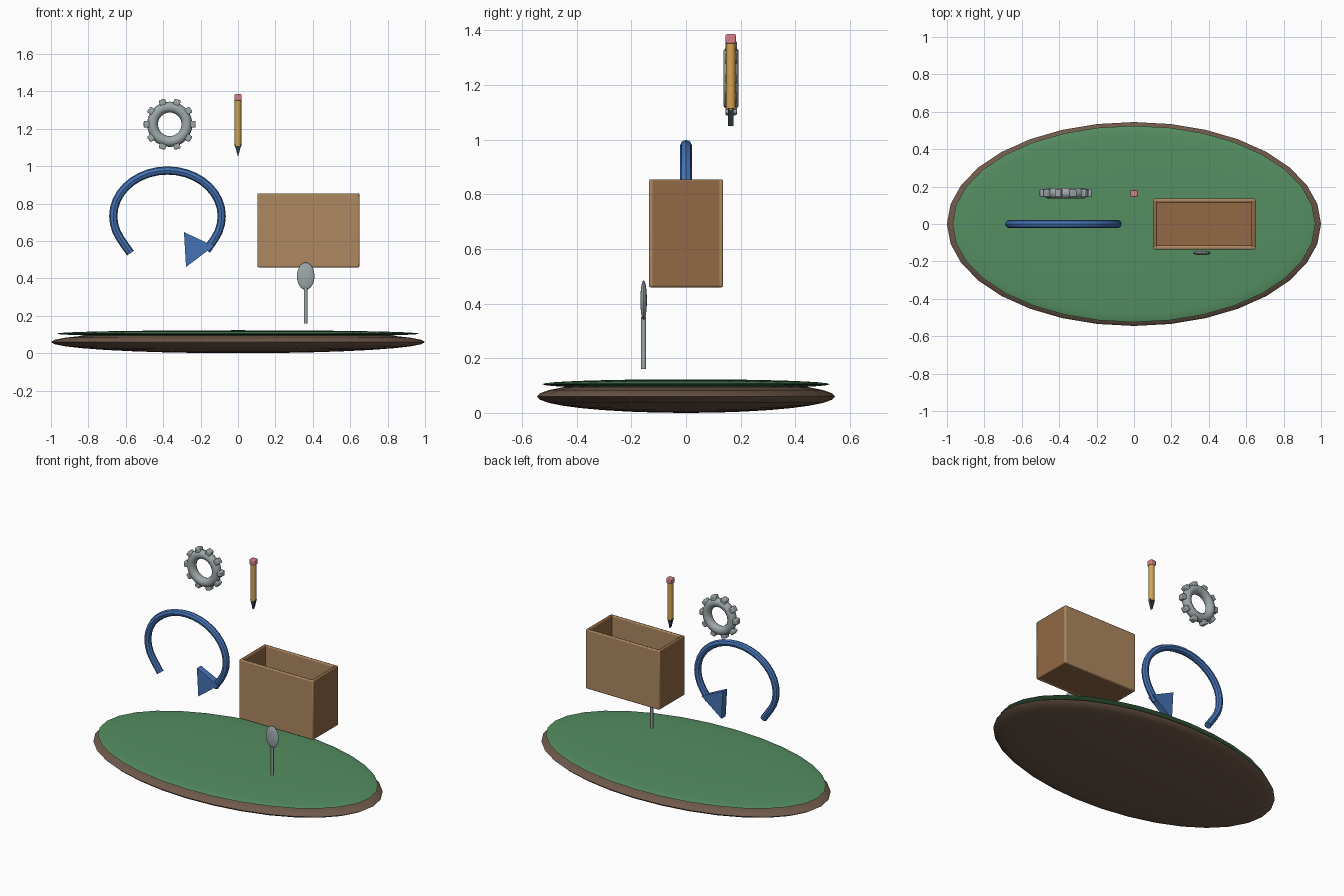
import bpy, bmesh, math
from mathutils import Vector

if "Cube" in bpy.data.objects:
    bpy.data.objects.remove(bpy.data.objects["Cube"])


def mat(name, r, g, b):
    m = bpy.data.materials.new(name)
    m.diffuse_color = (r, g, b, 1)
    m.use_nodes = True
    m.node_tree.nodes["Principled BSDF"].inputs["Base Color"].default_value = m.diffuse_color
    return m


GREEN = mat("green", .09, .27, .12)
EARTH = mat("earth", .16, .10, .07)
TAN = mat("tan", .42, .25, .12)
BROWN = mat("brown", .29, .14, .06)
BLUE = mat("blue", .06, .17, .46)
METAL = mat("metal", .34, .39, .40)
YELLOW = mat("yellow", .66, .38, .08)
PINK = mat("pink", .66, .22, .24)
DARK = mat("dark", .03, .045, .05)


def finish(name, m, smooth=True):
    o = bpy.context.object
    o.name = name
    o.data.materials.append(m)
    if smooth:
        bpy.ops.object.transform_apply(location=False, rotation=True, scale=True)
        bpy.ops.object.shade_smooth_by_angle(angle=math.radians(40))
    return o


def ellipsoid(name, loc, radii, m, seg=32, rings=16):
    bpy.ops.mesh.primitive_uv_sphere_add(segments=seg, ring_count=rings, location=loc)
    bpy.context.object.scale = radii
    return finish(name, m)


def box(name, loc, size, m, bevel=0.0, rot=(0, 0, 0)):
    bpy.ops.mesh.primitive_cube_add(size=1, location=loc, rotation=rot)
    o = bpy.context.object
    o.scale = size
    bpy.ops.object.transform_apply(location=False, rotation=False, scale=True)
    if bevel:
        b = o.modifiers.new("bevel", 'BEVEL')
        b.width, b.segments = bevel, 2
    return finish(name, m)


def cylinder(name, loc, r, h, m, n=12):
    bpy.ops.mesh.primitive_cylinder_add(vertices=n, radius=r, depth=h, location=loc)
    return finish(name, m)


def prism(name, pts, y, half, m):
    # extrude an xz outline along y
    bm = bmesh.new()
    f = bm.faces.new([bm.verts.new((x, y - half, z)) for x, z in pts])
    r = bmesh.ops.extrude_face_region(bm, geom=[f])
    for v in r["geom"]:
        if isinstance(v, bmesh.types.BMVert):
            v.co.y += 2 * half
    bmesh.ops.recalc_face_normals(bm, faces=bm.faces)
    me = bpy.data.meshes.new(name)
    bm.to_mesh(me)
    bm.free()
    o = bpy.data.objects.new(name, me)
    bpy.context.collection.objects.link(o)
    me.materials.append(m)
    return o


# island base and grass layer
ellipsoid("ground_base", (0, 0, .06), (1, .545, .06), EARTH)
ellipsoid("grass_top", (0, 0, .105), (.97, .525, .018), GREEN)

# open crate
cx, cz, h = .376, .657, .395
for s, n in ((-1, "front"), (1, "back")):
    box("crate_" + n, (cx, s * .126, cz), (.546, .02, h), TAN, .006)
for s, n in ((-1, "left"), (1, "right")):
    box("crate_" + n, (cx + s * .263, 0, cz), (.02, .27, h), BROWN, .006)
box("crate_floor", (cx, 0, cz - h / 2 + .012), (.53, .25, .022), BROWN, .004)

# spoon
cylinder("spoon_handle", (.362, -.155, .255), .0095, .19, METAL)
ellipsoid("spoon_bowl", (.362, -.155, .412), (.047, .012, .073), METAL, 24, 12)

# circular arrow
cu = bpy.data.curves.new("arrow_path", 'CURVE')
cu.dimensions = '3D'
cu.bevel_depth, cu.bevel_resolution, cu.use_fill_caps = .022, 2, True
sp = cu.splines.new('POLY')
path = [(-.575, .535)]
for i in range(25):
    a = math.radians(210 - i * 10)
    path.append((-.377 + .29 * math.cos(a), .733 + .244 * math.sin(a)))
path.append((-.168, .55))
sp.points.add(len(path) - 1)
for p, (x, z) in zip(sp.points, path):
    p.co = (x, 0, z, 1)
arrow = bpy.data.objects.new("arrow_tube", cu)
bpy.context.collection.objects.link(arrow)
bpy.ops.object.select_all(action='DESELECT')
arrow.select_set(True)
bpy.context.view_layer.objects.active = arrow
bpy.ops.object.convert(target='MESH')
bpy.context.object.data.materials.clear()
finish("arrow_tube", BLUE)
prism("arrow_head", [(-.289, .648), (-.278, .461), (-.13, .573)], 0, .022, BLUE)

# gear
gc = Vector((-.365, .165, 1.224))
bpy.ops.mesh.primitive_torus_add(major_radius=.092, minor_radius=.029, major_segments=32,
                                 minor_segments=10, location=gc, rotation=(math.pi / 2, 0, 0))
finish("gear_ring", METAL)
for i in range(10):
    a = i * math.tau / 10
    p = gc + Vector((math.cos(a), 0, math.sin(a))) * .122
    box(f"gear_tooth_{i}", p, (.034, .042, .036), METAL, .006, (0, -a, 0))

# pencil
cylinder("pencil_body", (0, .164, 1.23), .0175, .245, YELLOW)
box("pencil_eraser", (0, .164, 1.368), (.038, .038, .035), PINK, .005)
prism("pencil_tip", [(-.018, 1.115), (.018, 1.115), (0, 1.05)], .164, .0095, DARK)
